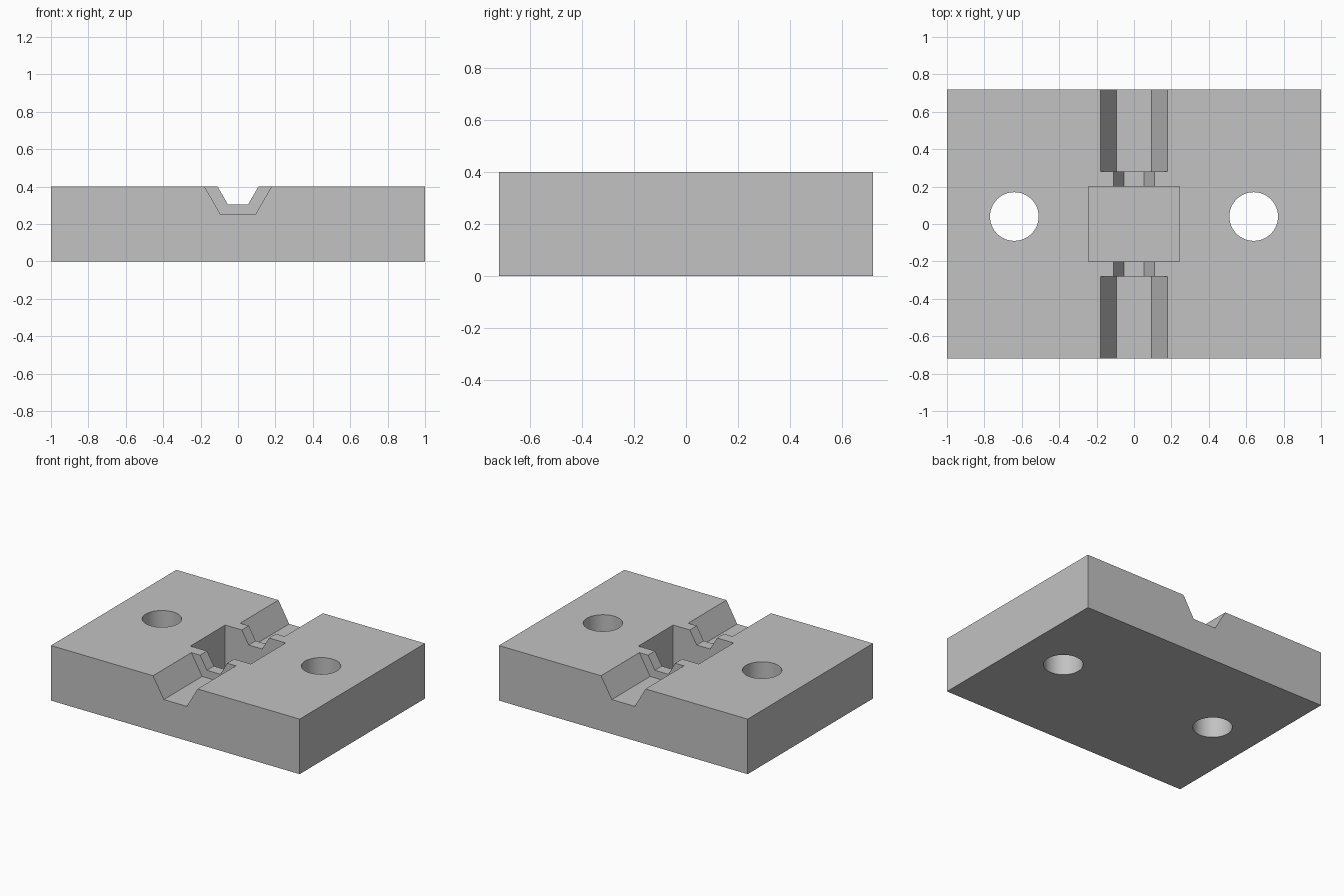
import bpy, bmesh, math

cube = bpy.data.objects.get("Cube")
if cube:
    bpy.data.objects.remove(cube, do_unlink=True)

WIDTH, DEPTH, HEIGHT = 2.0, 1.44, 0.4
CLEAR = 0.1  # how far cutters reach past the block

# One plain grey for the whole block
grey = bpy.data.materials.new("plain grey")
grey.use_nodes = True
colour = (0.54, 0.54, 0.54, 1)
grey.diffuse_color = colour
grey.node_tree.nodes["Principled BSDF"].inputs["Base Color"].default_value = colour


def prism(name, outline, direction):
    """Extrude a closed outline of 3D points along a direction."""
    bm = bmesh.new()
    face = bm.faces.new([bm.verts.new(p) for p in outline])
    side = bmesh.ops.extrude_face_region(bm, geom=[face])
    verts = [g for g in side["geom"] if isinstance(g, bmesh.types.BMVert)]
    bmesh.ops.translate(bm, verts=verts, vec=direction)
    bmesh.ops.recalc_face_normals(bm, faces=bm.faces)
    mesh = bpy.data.meshes.new(name)
    bm.to_mesh(mesh)
    bm.free()
    mesh.materials.append(grey)
    obj = bpy.data.objects.new(name, mesh)
    bpy.context.collection.objects.link(obj)
    return obj


def box(name, w, d, z0, z1):
    x, y = w / 2, d / 2
    return prism(name, [(-x, -y, z0), (x, -y, z0), (x, y, z0), (-x, y, z0)],
                 (0, 0, z1 - z0))


def groove(name, top_half, floor_z, y0, y1):
    """Channel with walls sloping at 60 degrees, open at the top."""
    slope = 1 / math.tan(math.radians(60))
    low = top_half - (HEIGHT - floor_z) * slope
    high = top_half + CLEAR * slope
    top = HEIGHT + CLEAR
    return prism(name, [(-low, y0, floor_z), (low, y0, floor_z),
                        (high, y0, top), (-high, y0, top)], (0, y1 - y0, 0))


def bolt_hole(name, cx, cy, radius, sides=64):
    ring = [(cx + radius * math.cos(math.tau * i / sides),
             cy + radius * math.sin(math.tau * i / sides), -CLEAR)
            for i in range(sides)]
    return prism(name, ring, (0, 0, HEIGHT + 2 * CLEAR))


# Block and the shapes cut out of it
block = box("clamp_block", WIDTH, DEPTH, 0, HEIGHT)
end = DEPTH / 2 + CLEAR
cutters = [
    groove("narrow_groove", 0.109, 0.305, -0.3, 0.3),
    groove("front_wide_groove", 0.179, 0.25, -end, -0.28),
    groove("back_wide_groove", 0.179, 0.25, 0.28, end),
    box("centre_pocket", 0.486, 0.4, 0.08, HEIGHT + CLEAR),
    bolt_hole("left_hole", 0.64, 0.04, 0.13),
    bolt_hole("right_hole", -0.64, 0.04, 0.13),
]

bpy.ops.object.select_all(action="DESELECT")
bpy.context.view_layer.objects.active = block
block.select_set(True)
for cutter in cutters:
    mod = block.modifiers.new(cutter.name, "BOOLEAN")
    mod.operation = "DIFFERENCE"
    mod.solver = "EXACT"
    mod.object = cutter
    bpy.ops.object.modifier_apply(modifier=mod.name)
    bpy.data.objects.remove(cutter, do_unlink=True)

# Smooth hole walls, sharp edges elsewhere
bpy.ops.object.shade_smooth_by_angle(angle=math.radians(30))
